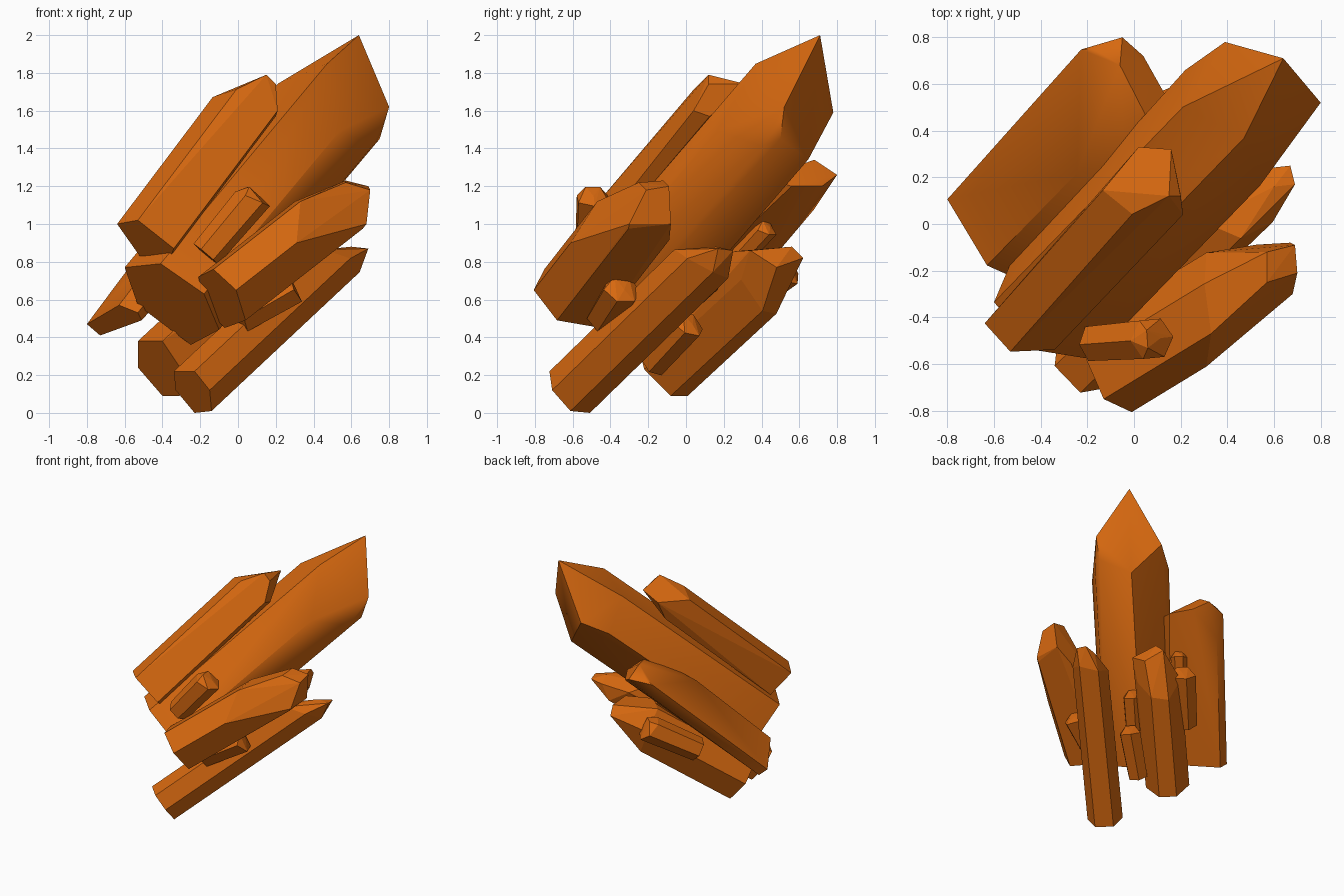
import bpy, bmesh, math
from mathutils import Vector

if "Cube" in bpy.data.objects:
    bpy.data.objects.remove(bpy.data.objects["Cube"])

mat = bpy.data.materials.new("amber_crystal")
mat.diffuse_color = (0.68, 0.14, 0.005, 1)
mat.use_nodes = True
mat.node_tree.nodes["Principled BSDF"].inputs["Base Color"].default_value = mat.diffuse_color


def hull_object(name, points, smooth=False):
    bm = bmesh.new()
    for p in points:
        bm.verts.new(p)
    res = bmesh.ops.convex_hull(bm, input=bm.verts[:])
    bmesh.ops.delete(bm, geom=[v for v in res["geom_interior"] if isinstance(v, bmesh.types.BMVert)],
                     context='VERTS')
    bmesh.ops.dissolve_limit(bm, angle_limit=math.radians(5), verts=bm.verts[:], edges=bm.edges[:])
    bmesh.ops.recalc_face_normals(bm, faces=bm.faces[:])
    mesh = bpy.data.meshes.new(name)
    bm.to_mesh(mesh)
    bm.free()
    mesh.materials.append(mat)
    obj = bpy.data.objects.new(name, mesh)
    bpy.context.collection.objects.link(obj)
    if smooth:
        bpy.ops.object.select_all(action='DESELECT')
        obj.select_set(True)
        bpy.context.view_layer.objects.active = obj
        bpy.ops.object.shade_smooth_by_angle(angle=math.radians(45))
    return obj


# Large crystal: (x, z, length) corners of a section square to the axis,
# swept along the axis, then closed by the tip points
def big_crystal(name, centre, axis, corners, tips, scale=1.0, smooth=False):
    c, a = Vector(centre), Vector(axis)
    pts = [Vector(t) for t in tips]
    for x, z, length in corners:
        off = Vector((x, -(x * a.x + z * a.z) / a.y, z))
        pts += [c + off, c + off * scale + a * length]
    return hull_object(name, pts, smooth)


# Small crystal: six-sided prism with a slanted blunt end
def small_crystal(name, start, end, r, roll=0.0, tip=0.06):
    s, e = Vector(start), Vector(end)
    a = (e - s).normalized()
    u = a.cross(Vector((0, 0, 1))).normalized()
    v = u.cross(a)
    pts = []
    for i in range(6):
        t = roll + i * math.pi / 3
        off = u * math.cos(t) * r + v * math.sin(t) * r
        shoulder = e - a * tip * (0.6 + 0.5 * math.sin(t))
        pts += [s + off * 0.9, shoulder + off]
    pts += [e + v * r * 0.6 + u * r * 0.4, e + v * r * 0.6 - u * r * 0.4, e - v * r * 0.2]
    return hull_object(name, pts)


# Main spire
big_crystal("main_crystal", (-.35, -.38, .6), (.9, .93, 1.08),
            [(-.25, .17, .9), (-.06, .19, .98), (.17, .03, .8),
             (.25, -.16, .9), (.1, -.24, .91), (-.18, -.03, .95)],
            [(.64, .71, 2.0), (.8, .52, 1.62), (.39, .78, 1.59),
             (.6, .33, 1.52), (.75, .5, 1.45), (.22, .66, 1.5)], smooth=True)

# Upper prism lying on the main spire
big_crystal("upper_crystal", (-.48, -.45, .9), (.55, .62, .73),
            [(-.16, .1, .92), (-.05, .12, .95), (.14, -.03, .97),
             (.13, -.06, 1.0), (-.04, -.07, .95)],
            [(.16, .32, 1.74), (.02, .33, 1.68), (.2, .12, 1.74), (.15, .12, 1.79),
             (.21, .04, 1.6)])

# Back left crystal
big_crystal("back_crystal", (-.65, -.06, .49), (.64, .68, .84),
            [(-.15, -.02, .92), (-.08, -.08, .8), (.14, 0, .9), (.12, .04, .75), (.02, .08, .6)],
            [(-.05, .8, 1.26), (-.17, .75, 1.27), (-.06, .68, 1.34), (.04, .72, 1.2),
             (.13, .56, 1.2)],
            scale=1.1, smooth=True)

# Long low crystal
big_crystal("long_crystal", (-.24, -.615, .12), (.8, .77, .75),
            [(-.1, .1, .8), (.01, .1, .86), (.09, 0, .93), (.1, -.11, .98),
             (.01, -.12, .95), (-.09, 0, .9)],
            [(.69, .17, .87), (.67, .25, .86), (.58, .24, .84), (.6, .16, .88)])

# Front right crystal
big_crystal("front_crystal", (-.08, -.64, .61), (.64, .39, .5),
            [(-.13, .11, .8), (-.05, .15, .72), (.07, .04, .5), (.12, -.12, .97),
             (.01, -.16, .93), (-.09, -.06, .75)],
            [(.57, -.12, 1.23), (.57, -.25, 1.22), (.7, -.21, 1.18), (.69, -.09, 1.2),
             (.68, -.3, 1.0), (.67, -.08, 1.0)])

# Bottom left crystal
big_crystal("bottom_crystal", (-.41, -.12, .24), (.54, .54, .5),
            [(-.12, .14, .95), (.01, .14, .95), (.11, -.01, .95), (.1, -.15, .9),
             (.01, -.15, .87), (-.12, 0, .95)],
            [(.26, .56, .88), (.24, .62, .82), (.3, .34, .86), (.3, .48, .77)])

# Small filler crystals
for name, start, end, r, roll in [
    ("small_front_crystal", (-.17, -.51, .84), (.1, -.49, 1.16), .095, .5),
    ("small_right_crystal", (0, -.44, .5), (.29, -.33, .67), .1, 0),
    ("small_lower_crystal", (-.18, -.17, .26), (.07, .03, .48), .085, .3),
    ("small_back_crystal", (-.28, .25, .55), (-.01, .54, .77), .1, .2),
    ("small_upper_back_crystal", (-.25, .22, .75), (-.06, .44, .99), .06, 0),
    ("small_inner_crystal", (-.1, -.1, .5), (.12, .13, .72), .08, .4),
]:
    small_crystal(name, start, end, r, roll)
